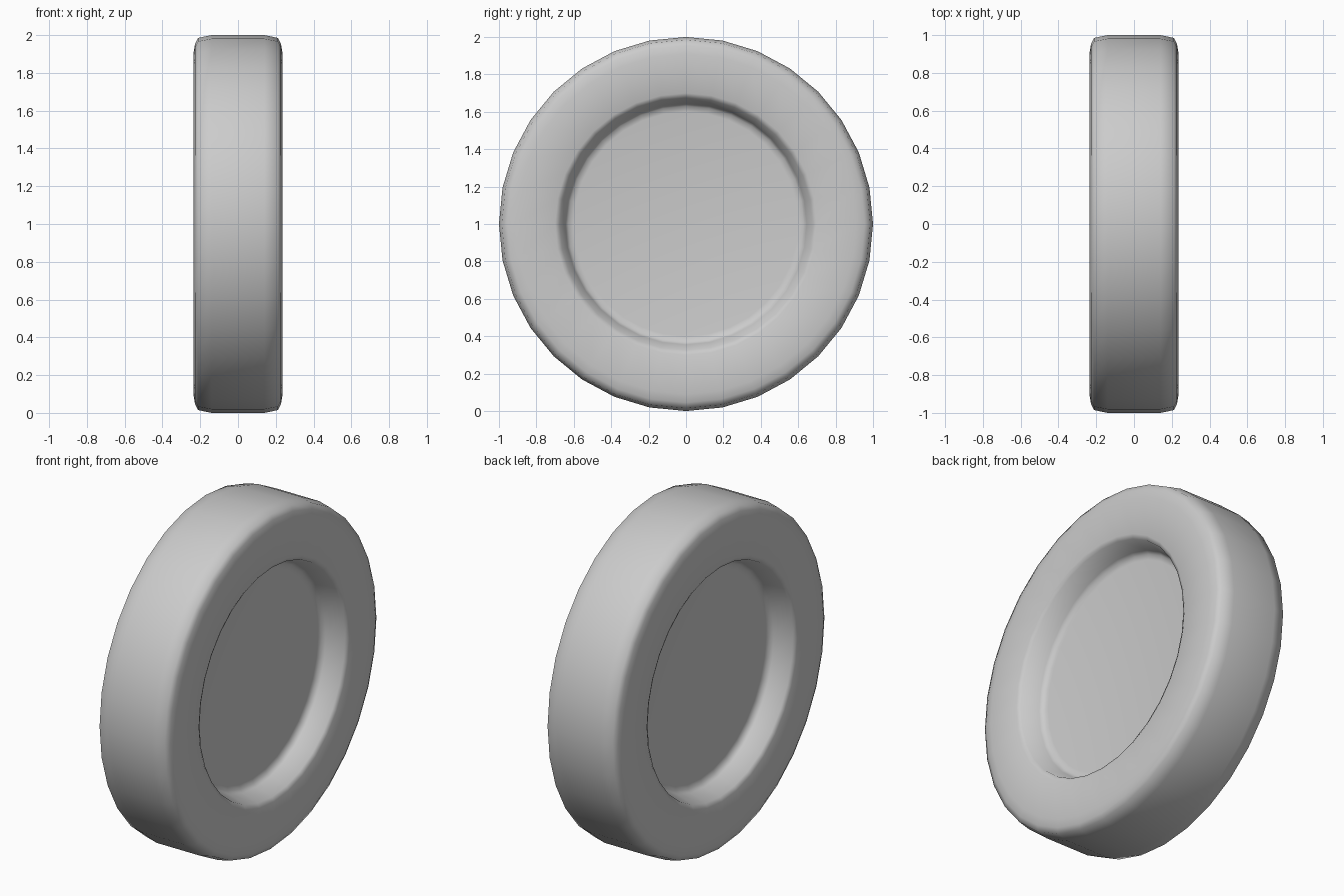
import bpy, bmesh
from math import sin, cos, tau

if "Cube" in bpy.data.objects:
    bpy.data.objects.remove(bpy.data.objects["Cube"])

SEGMENTS = 32

# Half profile (x, radius): tread centre -> shoulder -> sidewall -> recessed hub
half = [(0.14, 1.0), (0.212, 0.985), (0.227, 0.955), (0.235, 0.91),
        (0.235, 0.70), (0.222, 0.675), (0.12, 0.645), (0.10, 0.63), (0.095, 0.60)]
# Mirror the half profile to get both sides of the wheel
profile = [(-x, r) for x, r in reversed(half)] + half

bm = bmesh.new()
rings = []
for x, r in profile:
    rings.append([bm.verts.new((x, r * sin(tau * i / SEGMENTS),
                                1 + r * cos(tau * i / SEGMENTS)))
                  for i in range(SEGMENTS)])

# Lathed skin
for a, b in zip(rings, rings[1:]):
    for i in range(SEGMENTS):
        j = (i + 1) % SEGMENTS
        bm.faces.new((a[i], a[j], b[j], b[i]))

# Flat hub discs
bm.faces.new(rings[0])
bm.faces.new(rings[-1])
bmesh.ops.recalc_face_normals(bm, faces=bm.faces)
for f in bm.faces:
    f.smooth = True

mesh = bpy.data.meshes.new("wheel")
bm.to_mesh(mesh)
bm.free()
wheel = bpy.data.objects.new("wheel", mesh)
bpy.context.collection.objects.link(wheel)
